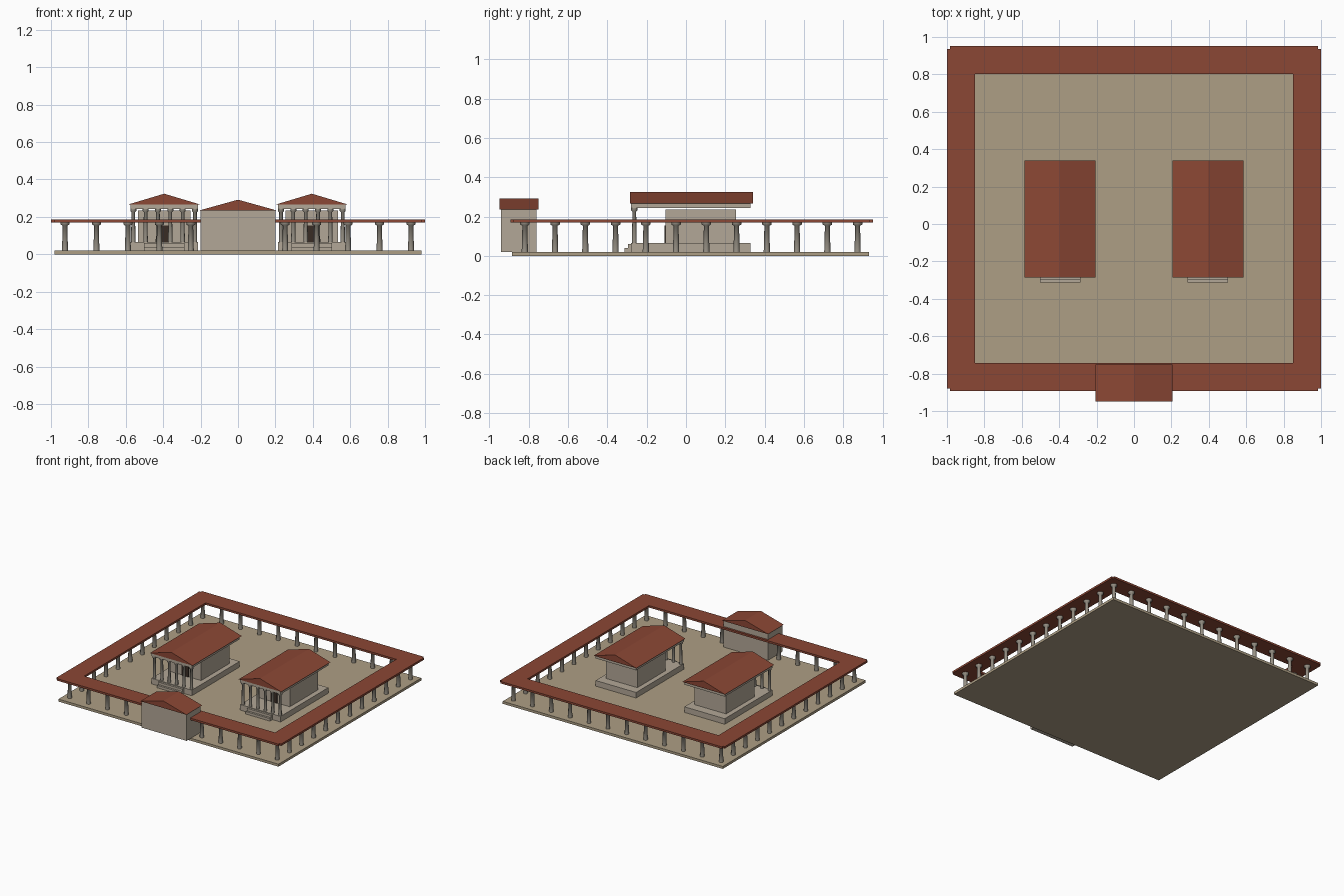
import bpy, bmesh, math

if "Cube" in bpy.data.objects:
    bpy.data.objects.remove(bpy.data.objects["Cube"])


def material(name, rgb):
    m = bpy.data.materials.new(name)
    m.diffuse_color = (*rgb, 1)
    m.use_nodes = True
    m.node_tree.nodes["Principled BSDF"].inputs["Base Color"].default_value = m.diffuse_color
    return m


STONE = material("stone", (0.45, 0.39, 0.31))
COLUMN = material("column_stone", (0.33, 0.30, 0.25))
PAVING = material("paving", (0.42, 0.345, 0.235))
TILE = material("roof_tile", (0.26, 0.063, 0.035))
DARK = material("door_wood", (0.04, 0.025, 0.018))


def add_mesh(name, verts, faces, mat):
    me = bpy.data.meshes.new(name)
    me.from_pydata(verts, [], faces)
    bm = bmesh.new()
    bm.from_mesh(me)
    bmesh.ops.recalc_face_normals(bm, faces=bm.faces)
    bm.to_mesh(me)
    bm.free()
    me.materials.append(mat)
    return place(name, me, (0, 0, 0))


def place(name, me, loc):
    ob = bpy.data.objects.new(name, me)
    ob.location = loc
    bpy.context.collection.objects.link(ob)
    return ob


def box(name, x0, x1, y0, y1, z0, z1, mat):
    v = [(x, y, z) for z in (z0, z1) for x, y in ((x0, y0), (x1, y0), (x1, y1), (x0, y1))]
    f = [(0, 1, 2, 3), (4, 5, 6, 7)]
    f += [(i, (i + 1) % 4, (i + 1) % 4 + 4, i + 4) for i in range(4)]
    return add_mesh(name, v, f, mat)


def gable(name, cx, half, y0, y1, z0, z1, mat):
    v = [(cx + dx, y, z) for y in (y0, y1) for dx, z in ((-half, z0), (half, z0), (0, z1))]
    f = [(0, 1, 2), (3, 4, 5), (0, 1, 4, 3), (1, 2, 5, 4), (2, 0, 3, 5)]
    return add_mesh(name, v, f, mat)


def column_mesh(name, profile, sides=12):
    # closed lathe of (radius, height) points
    bm = bmesh.new()
    rings = [[bm.verts.new((r * math.cos(2 * math.pi * i / sides),
                            r * math.sin(2 * math.pi * i / sides), z))
              for i in range(sides)] for r, z in profile]
    bm.faces.new(rings[0][::-1])
    bm.faces.new(rings[-1])
    for a, b in zip(rings, rings[1:]):
        for i in range(sides):
            j = (i + 1) % sides
            f = bm.faces.new((a[i], a[j], b[j], b[i]))
            f.smooth = True
    for e in bm.edges:
        if e.calc_face_angle(0) > math.radians(35):
            e.smooth = False
    me = bpy.data.meshes.new(name)
    bm.to_mesh(me)
    bm.free()
    me.materials.append(COLUMN)
    return me


# Paved court
box("court_floor", -0.98, 0.98, -0.885, 0.932, 0, 0.02, PAVING)

# Surrounding colonnade: flat roof strips
for side, y in (("front", -0.818), ("back", 0.876)):
    box(side + "_portico_roof", -0.985, 0.985, y - 0.075, y + 0.075, 0.17, 0.186, TILE)
for side, x in (("left", -0.925), ("right", 0.925)):
    box(side + "_portico_roof", x - 0.075, x + 0.075, -0.88, 0.936, 0.17, 0.186, TILE)

# Colonnade columns, twelve to a side
portico = column_mesh("portico_column", [(0.016, 0), (0.0125, 0.133), (0.024, 0.139), (0.024, 0.15)])
n = 12
for i in range(n):
    x = -0.925 + 1.85 * i / (n - 1)
    for y in (-0.82, 0.873):
        place("portico_column", portico, (x, y, 0.02))
    if 0 < i < n - 1:
        y = -0.82 + 1.693 * i / (n - 1)
        for x in (-0.925, 0.925):
            place("portico_column", portico, (x, y, 0.02))

# Gatehouse
box("gate_block", -0.2, 0.2, -0.94, -0.76, 0.02, 0.235, STONE)
gable("gate_roof", 0, 0.205, -0.95, -0.75, 0.235, 0.292, TILE)

# Two matching temples
temple_col = column_mesh("temple_column", [(0.012, 0), (0.0095, 0.16), (0.016, 0.166), (0.016, 0.178)])
for cx in (-0.395, 0.395):
    box("temple_podium", cx - 0.18, cx + 0.18, -0.28, 0.328, 0.02, 0.065, STONE)
    box("temple_upper_step", cx - 0.108, cx + 0.108, -0.296, -0.28, 0.02, 0.06, STONE)
    box("temple_lower_step", cx - 0.108, cx + 0.108, -0.312, -0.296, 0.02, 0.04, STONE)
    box("temple_hall", cx - 0.14, cx + 0.14, -0.105, 0.255, 0.065, 0.235, STONE)
    box("temple_door", cx - 0.03, cx + 0.03, -0.11, -0.104, 0.065, 0.155, DARK)
    for i in range(6):
        place("temple_column", temple_col, (cx - 0.165 + 0.066 * i, -0.263, 0.065))
    box("temple_entablature", cx - 0.18, cx + 0.18, -0.28, 0.328, 0.243, 0.267, STONE)
    gable("temple_roof", cx, 0.19, -0.285, 0.34, 0.267, 0.324, TILE)
